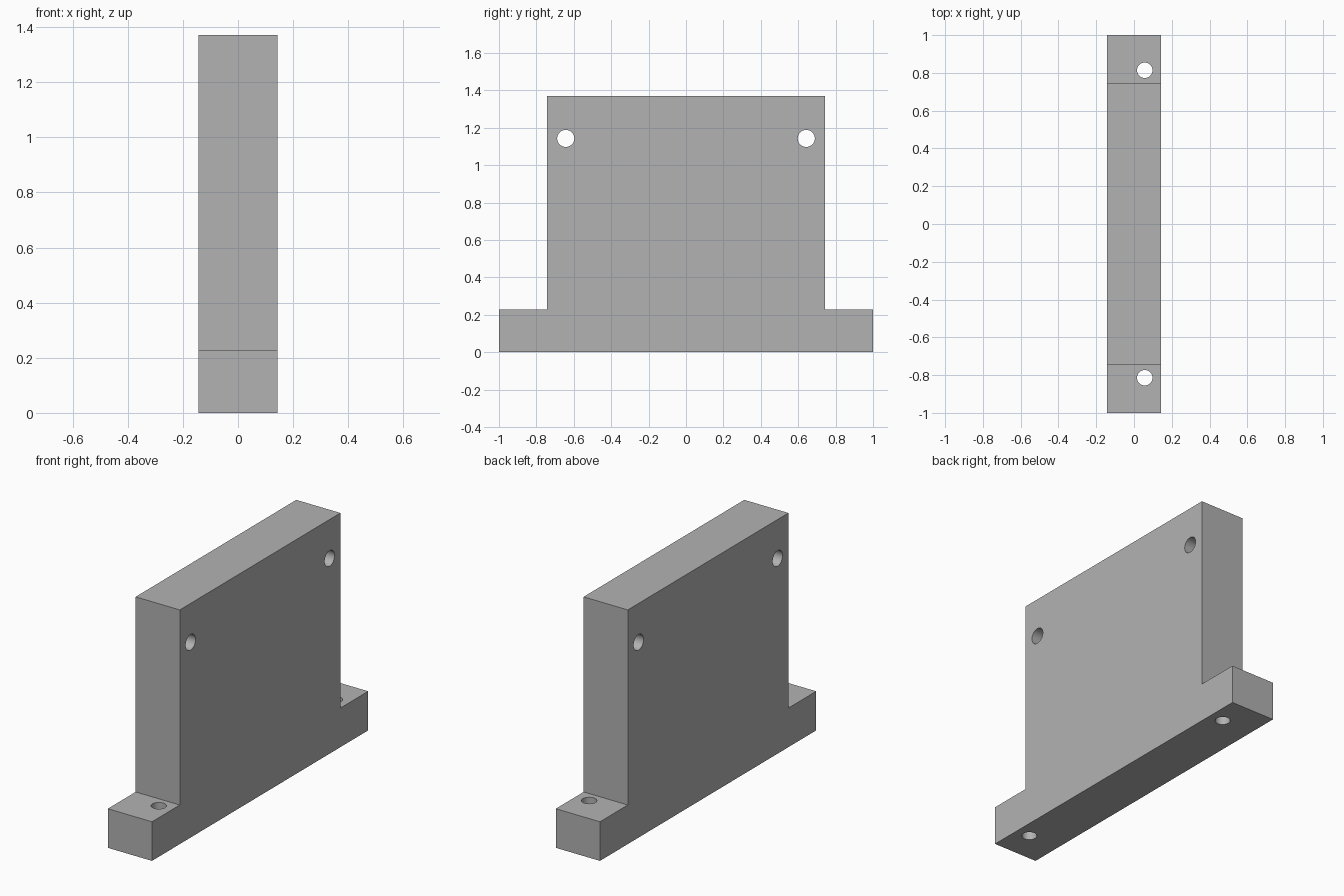
import bpy
import bmesh
import math

cube = bpy.data.objects.get("Cube")
if cube:
    bpy.data.objects.remove(cube, do_unlink=True)

HALF_WIDTH = 0.143
HEIGHT = 1.371
FOOT_HEIGHT = 0.229
PLATE_HALF = 0.743

grey = bpy.data.materials.new("plain_grey")
grey.use_nodes = True
grey.diffuse_color = (0.448, 0.448, 0.448, 1)
grey.node_tree.nodes["Principled BSDF"].inputs["Base Color"].default_value = grey.diffuse_color

# Upright plate with a foot at each end: one profile extruded along x
half = [(1, 0), (1, FOOT_HEIGHT), (PLATE_HALF, FOOT_HEIGHT), (PLATE_HALF, HEIGHT)]
profile = half + [(-y, z) for y, z in reversed(half)]
bm = bmesh.new()
face = bm.faces.new([bm.verts.new((-HALF_WIDTH, y, z)) for y, z in profile])
grown = bmesh.ops.extrude_face_region(bm, geom=[face])["geom"]
bmesh.ops.translate(bm, vec=(2 * HALF_WIDTH, 0, 0),
                    verts=[v for v in grown if isinstance(v, bmesh.types.BMVert)])
bmesh.ops.recalc_face_normals(bm, faces=bm.faces)
mesh = bpy.data.meshes.new("bracket")
bm.to_mesh(mesh)
bm.free()
mesh.materials.append(grey)
bracket = bpy.data.objects.new("bracket", mesh)
bpy.context.collection.objects.link(bracket)


def drill(name, location, radius, rotation=(0, 0, 0)):
    """Cut a round through hole and remove the cutter."""
    bpy.ops.mesh.primitive_cylinder_add(vertices=48, radius=radius, depth=0.6,
                                        location=location, rotation=rotation)
    cutter = bpy.context.object
    cutter.name = name
    cutter.hide_render = True
    cutter.data.materials.append(grey)
    bpy.ops.object.select_all(action="DESELECT")
    bpy.context.view_layer.objects.active = bracket
    bracket.select_set(True)
    cut = bracket.modifiers.new(name, "BOOLEAN")
    cut.operation = "DIFFERENCE"
    cut.solver = "EXACT"
    cut.object = cutter
    bpy.ops.object.modifier_apply(modifier=cut.name)
    bpy.data.objects.remove(cutter, do_unlink=True)


# Mirrored pairs: holes across the plate and down through the feet
for side in (-1, 1):
    drill("plate_hole", (0, side * 0.643, 1.143), 0.0457, (0, math.pi / 2, 0))
    drill("foot_hole", (0.057, side * 0.814, FOOT_HEIGHT / 2), 0.041)

bpy.ops.object.shade_smooth_by_angle(angle=math.radians(30))
